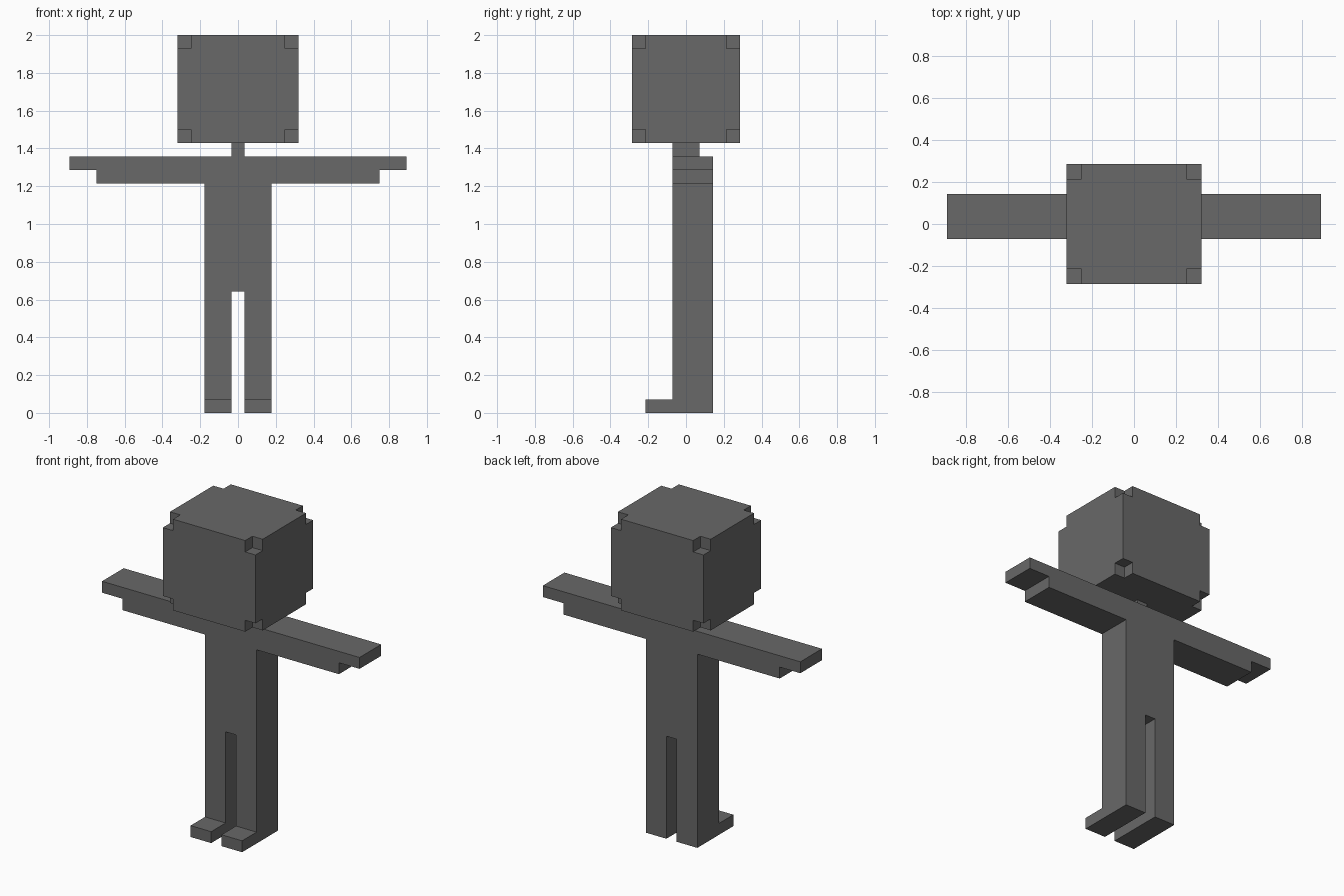
import bpy
import bmesh
from itertools import product
from mathutils import Matrix, Vector

U = 2 / 28  # one block

default = bpy.data.objects.get("Cube")
if default:
    bpy.data.objects.remove(default, do_unlink=True)

grey = bpy.data.materials.new("dark grey")
grey.use_nodes = True
colour = (0.14, 0.14, 0.14, 1)
grey.diffuse_color = colour
grey.node_tree.nodes["Principled BSDF"].inputs["Base Color"].default_value = colour


def add_box(bm, low, high):
    low, high = Vector(low), Vector(high)
    place = Matrix.Translation((low + high) / 2) @ Matrix.Diagonal((*(high - low), 1))
    bmesh.ops.create_cube(bm, size=1, matrix=place)


def finish(name, bm):
    bmesh.ops.scale(bm, vec=(U, U, U), verts=bm.verts)
    bmesh.ops.recalc_face_normals(bm, faces=bm.faces)
    mesh = bpy.data.meshes.new(name)
    bm.to_mesh(mesh)
    bm.free()
    mesh.materials.append(grey)
    obj = bpy.data.objects.new(name, mesh)
    bpy.context.collection.objects.link(obj)
    return obj


# Body with arms and legs: mirrored half outline, extruded front to back
half = [(0.5, 9), (0.5, 0), (2.5, 0), (2.5, 17), (10.5, 17), (10.5, 18),
        (12.5, 18), (12.5, 19)]
outline = half + [(-x, z) for x, z in reversed(half)]
bm = bmesh.new()
face = bm.faces.new([bm.verts.new((x, -1, z)) for x, z in outline])
back = bmesh.ops.extrude_face_region(bm, geom=[face], use_keep_orig=True)["geom"]
bmesh.ops.translate(bm, vec=(0, 3, 0),
                    verts=[v for v in back if isinstance(v, bmesh.types.BMVert)])
bmesh.ops.recalc_face_normals(bm, faces=bm.faces)

# Feet: pull the lowest front faces of the legs forward
bmesh.ops.bisect_plane(bm, geom=bm.verts[:] + bm.edges[:] + bm.faces[:],
                       plane_co=(0, 0, 1), plane_no=(0, 0, 1))
bm.normal_update()
toes = [f for f in bm.faces if f.normal.y < -0.9 and f.calc_center_median().z < 1]
toes = bmesh.ops.extrude_face_region(bm, geom=toes)["geom"]
bmesh.ops.translate(bm, vec=(0, -2, 0),
                    verts=[v for v in toes if isinstance(v, bmesh.types.BMVert)])
bmesh.ops.dissolve_limit(bm, angle_limit=0.01, verts=bm.verts[:], edges=bm.edges[:])
finish("body", bm)

# Neck
bm = bmesh.new()
add_box(bm, (-0.5, -1, 19), (0.5, 1, 20))
finish("neck", bm)

# Head: box with a one-block notch at each corner
bm = bmesh.new()
add_box(bm, (-4.5, -4, 20), (4.5, 4, 28))
head = finish("head", bm)

bm = bmesh.new()
for x, y, z in product((-4.5, 4.5), (-4, 4), (20, 28)):
    add_box(bm, (x - 1, y - 1, z - 1), (x + 1, y + 1, z + 1))
cutter = finish("corner_cutter", bm)
cutter.hide_render = True

notch = head.modifiers.new("corner notches", "BOOLEAN")
notch.operation = "DIFFERENCE"
notch.solver = "EXACT"
notch.object = cutter
bpy.context.view_layer.objects.active = head
bpy.ops.object.modifier_apply(modifier=notch.name)
bpy.data.objects.remove(cutter, do_unlink=True)
